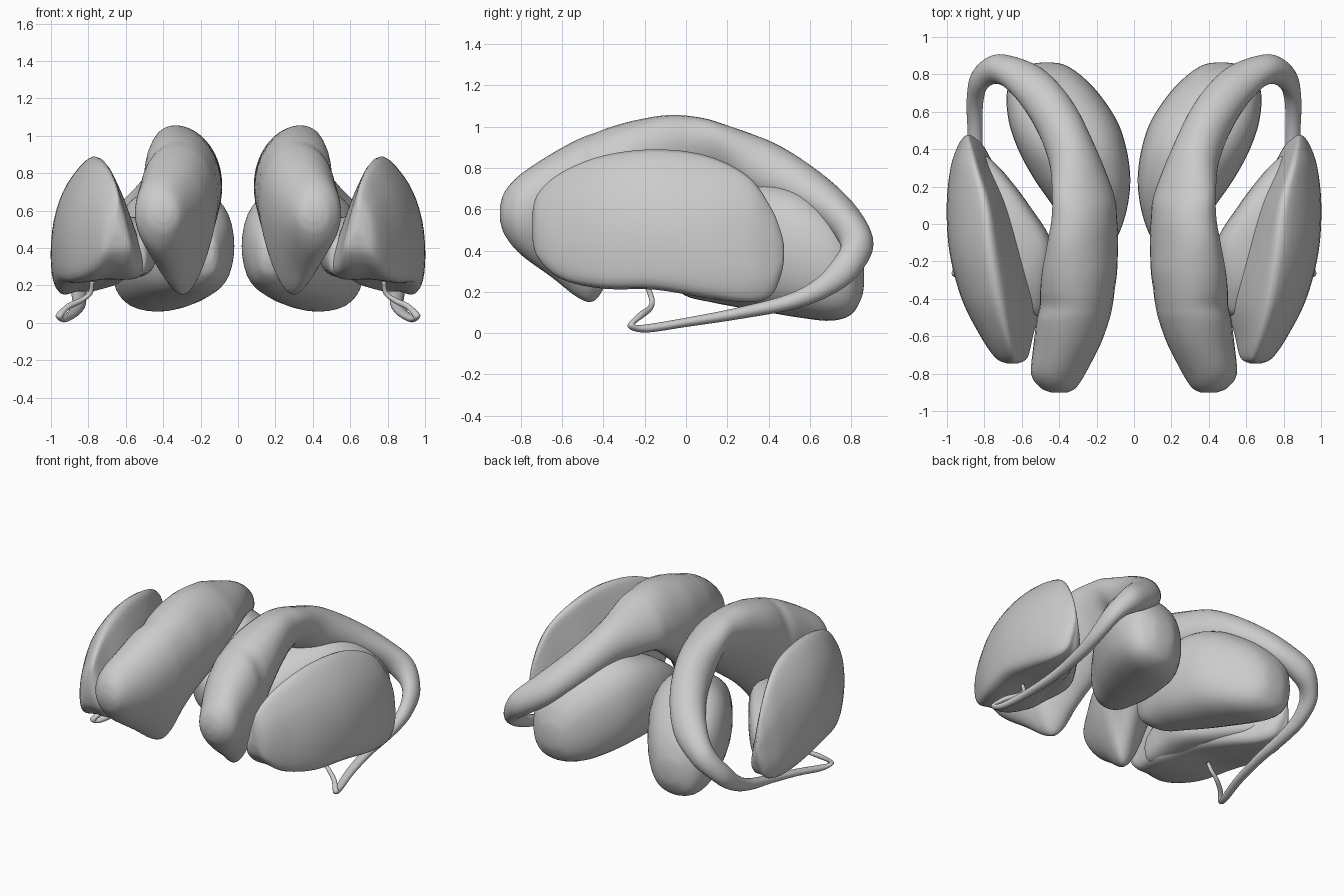
import bpy, bmesh, math
from mathutils import Vector

if "Cube" in bpy.data.objects:
    bpy.data.objects.remove(bpy.data.objects["Cube"])


def catmull(a, b, c, d, t):
    return 0.5 * (2 * b + (c - a) * t + (2 * a - 5 * b + 4 * c - d) * t * t
                  + (3 * b - a - 3 * c + d) * t ** 3)


def smooth(pts, n, closed):
    out, m = [], len(pts)
    for i in range(m if closed else m - 1):
        k = [(j % m if closed else min(max(j, 0), m - 1)) for j in range(i - 1, i + 3)]
        out += [catmull(*[pts[j] for j in k], s / n) for s in range(n)]
    return out if closed else out + [pts[-1]]


def loft(name, rings, around=4, along=6):
    """Smooth closed skin through the rings, mirrored across x = 0."""
    rings = [smooth(r, around, True) for r in rings]
    rows = list(zip(*[smooth(list(col), along, False) for col in zip(*rings)]))
    bm = bmesh.new()
    vs = [[bm.verts.new(p) for p in r] for r in rows]
    n = len(vs[0])
    for a, b in zip(vs, vs[1:]):
        for i in range(n):
            bm.faces.new((a[i], a[(i + 1) % n], b[(i + 1) % n], b[i]))
    for r in (vs[0], vs[-1]):
        pole = bm.verts.new(sum((v.co for v in r), Vector()) / n)
        for i in range(n):
            bm.faces.new((r[i], r[(i + 1) % n], pole))
    bmesh.ops.recalc_face_normals(bm, faces=bm.faces)
    for f in bm.faces:
        f.smooth = True
    me = bpy.data.meshes.new(name)
    bm.to_mesh(me)
    bm.free()
    ob = bpy.data.objects.new(name, me)
    bpy.context.collection.objects.link(ob)
    ob.modifiers.new("mirror", 'MIRROR').use_mirror_merge = False
    return ob


def oval(c, u, v, power=2.0, n=12, egg=0.0):
    ring = []
    f = lambda q: math.copysign(abs(q) ** (2 / power), q)
    for i in range(n):
        a = 2 * math.pi * i / n
        ring.append(c + u * f(math.cos(a)) + v * f(math.sin(a)) * (1 + egg * math.cos(a)))
    return ring


# Curved body, tall front part: y, centre x, half width, top z, bottom z, lean, egg taper
rings = []
for y, cx, hw, zt, zb, lean, egg in [
        (-.90, .40, .045, .62, .54, 0, 0), (-.875, .405, .095, .69, .47, 0, 0),
        (-.80, .405, .145, .77, .38, 0, .05), (-.65, .36, .175, .87, .27, 0, .2),
        (-.52, .325, .185, .94, .17, .01, .35), (-.44, .305, .185, .97, .16, .015, .35),
        (-.36, .295, .19, 1.0, .28, .03, .3), (-.25, .28, .19, 1.03, .41, .05, .25),
        (-.10, .265, .175, 1.055, .53, .07, .15), (.03, .26, .16, 1.05, .63, .07, .1),
        (.16, .27, .15, 1.02, .69, .07, .05)]:
    rings.append(oval(Vector((cx, y, (zt + zb) / 2)), Vector((lean, 0, (zt - zb) / 2)),
                      Vector((hw, 0, 0)), egg=egg))
# Rear arch and thin hooked tail: x, y, z, radial half, lateral half, tilt
path = [
    (.33, .37, .79, .145, .13, 20), (.43, .59, .68, .115, .12, 8),
    (.57, .76, .55, .09, .11, 0), (.72, .828, .43, .08, .085, 0),
    (.82, .775, .32, .07, .055, 0), (.85, .66, .22, .052, .045, 0),
    (.85, .50, .15, .038, .04, 0), (.85, .25, .095, .028, .034, 0),
    (.88, 0, .052, .022, .03, 0), (.93, -.20, .022, .019, .024, 0),
    (.955, -.265, .038, .019, .02, 0), (.91, -.22, .085, .016, .016, 0),
    (.84, -.175, .12, .014, .014, 0), (.79, -.165, .16, .013, .013, 0),
    (.78, -.185, .22, .012, .012, 0)]
pts = [Vector((.27, .16, .855))] + [Vector(p[:3]) for p in path]
for i, p in enumerate(path, 1):
    t = (pts[min(i + 1, len(pts) - 1)] - pts[i - 1]).normalized()
    lat = (Vector((1, 0, 0)) - t * t.x).normalized()
    rad = lat.cross(t)
    a = math.radians(p[5])
    r2 = rad * math.cos(a) + lat * math.sin(a)
    l2 = lat * math.cos(a) - rad * math.sin(a)
    rings.append(oval(pts[i], r2 * p[3], l2 * p[4]))
loft("curved_body_and_tail", rings, 3, 6)

# Outer shell lobe: y, outer x, inner x, ridge x, top z, bottom z
rings = []
for y, xo, xi, xa, zt, zb in [
        (-.745, .68, .62, .65, .58, .46), (-.715, .74, .57, .65, .68, .36),
        (-.60, .82, .54, .68, .78, .26), (-.40, .92, .50, .73, .86, .215),
        (-.15, .985, .55, .77, .89, .21), (.10, 1.0, .63, .80, .86, .17),
        (.30, .98, .74, .85, .76, .15), (.41, .945, .80, .875, .61, .18),
        (.46, .915, .85, .885, .49, .28), (.475, .895, .875, .885, .42, .36)]:
    h = zt - zb
    sec = [(xa, zt), (xa + (xo - xa) * .6, zb + .8 * h), (xo - .02 * h, zb + .52 * h),
           (xo, zb + .2 * h), (xo - .06 * h, zb + .01 * h), ((xo + xi) / 2, zb + .03 * h),
           (xi + .06 * h, zb + .04 * h), (xi, zb + .17 * h),
           (xi + (xa - xi) * .3, zb + .52 * h), (xi + (xa - xi) * .66, zb + .84 * h)]
    rings.append([Vector((x, y, z)) for x, z in sec])
loft("outer_lobe", rings)


def boxed(table, power):
    return [oval(Vector(((x0 + x1) / 2, y, (z0 + z1) / 2)), Vector(((x1 - x0) / 2, 0, 0)),
                 Vector((0, 0, (z1 - z0) / 2)), power) for y, x0, x1, z0, z1 in table]


# Inner wedge against the outer lobe: y, x range, z range
loft("inner_wedge", boxed([
    (-.49, .52, .60, .30, .40), (-.46, .48, .66, .25, .46), (-.30, .45, .74, .24, .54),
    (-.10, .44, .78, .235, .57), (.10, .56, .82, .225, .56), (.27, .69, .88, .23, .50),
    (.36, .78, .88, .28, .42)], 2.7), 3)

# Rear egg-shaped lobe: y, x range, z range
loft("rear_lobe", boxed([
    (-.12, .13, .20, .32, .42), (-.09, .10, .25, .25, .48), (.0, .06, .36, .18, .56),
    (.12, .03, .45, .15, .64), (.25, .02, .54, .125, .70), (.40, .04, .62, .10, .735),
    (.55, .09, .67, .075, .70), (.70, .19, .68, .06, .60), (.80, .29, .64, .09, .49),
    (.85, .37, .56, .17, .38), (.863, .43, .50, .24, .31)], 2.4), 3)
